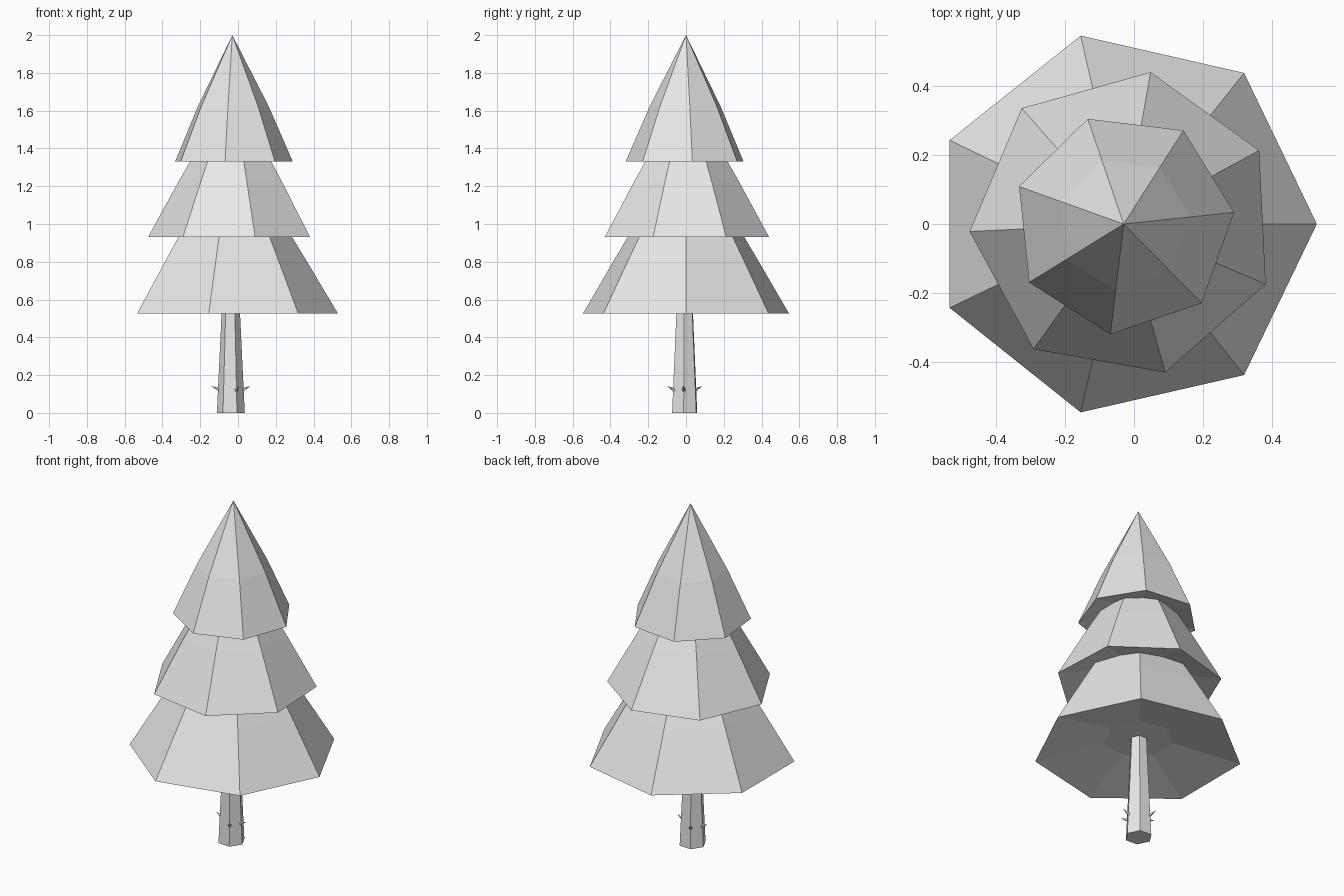
import bpy, bmesh
from math import radians, cos, sin
from mathutils import Vector

cube = bpy.data.objects.get("Cube")
if cube:
    bpy.data.objects.remove(cube, do_unlink=True)

COLOUR = (0.8, 0.8, 0.8, 1)
grey = bpy.data.materials.new("light grey")
grey.use_nodes = True
grey.diffuse_color = COLOUR
grey.node_tree.nodes["Principled BSDF"].inputs["Base Color"].default_value = COLOUR


def add_object(name, bm):
    bmesh.ops.recalc_face_normals(bm, faces=bm.faces)
    mesh = bpy.data.meshes.new(name)
    bm.to_mesh(mesh)
    bm.free()
    mesh.materials.append(grey)
    obj = bpy.data.objects.new(name, mesh)
    bpy.context.collection.objects.link(obj)
    return obj


def lathe(name, profile, sides, turn, centre):
    """Low-poly solid from (radius, z) rings; a zero radius closes to a point."""
    bm = bmesh.new()
    rings = []
    for r, z in profile:
        angles = [radians(turn + 360 * i / sides) for i in range(sides)] if r else [0]
        rings.append([bm.verts.new((centre[0] + r * cos(a), centre[1] + r * sin(a), z))
                      for a in angles])
    for low, high in zip(rings, rings[1:]):
        for i in range(sides):
            j = (i + 1) % sides
            if len(high) == 1:
                bm.faces.new((low[i], low[j], high[0]))
            else:
                bm.faces.new((low[i], low[j], high[j], high[i]))
    for ring in (rings[0], rings[-1]):
        if len(ring) > 1:
            bm.faces.new(ring)
    return add_object(name, bm)


# Foliage tiers: recessed underside, wide rim, slight bend, narrowing top
AXIS = (-0.03, 0)
lathe("lower_foliage", [(0.19, 0.60), (0.56, 0.525), (0.378, 0.83), (0.25, 1.04)], 7, 0, AXIS)
lathe("middle_foliage", [(0.15, 1.00), (0.447, 0.93), (0.282, 1.23), (0.16, 1.44)], 7, 28.5, AXIS)
lathe("upper_foliage", [(0.11, 1.38), (0.322, 1.33), (0.195, 1.62), (0, 2.0)], 7, 6, AXIS)

# Tapered six-sided trunk
TRUNK = Vector((-0.038, -0.007, 0))
lathe("trunk", [(0.074, 0), (0.049, 0.525), (0.046, 0.62)], 6, 56, TRUNK)

# Small twigs rising from four trunk corners
for n, angle in enumerate((296, 356, 116, 176)):
    out = Vector((cos(radians(angle)), sin(radians(angle)), 0))
    base = TRUNK + out * 0.055 + Vector((0, 0, 0.118))
    tip = TRUNK + out * 0.104 + Vector((0, 0, 0.142))
    axis = tip - base
    bm = bmesh.new()
    bmesh.ops.create_cone(bm, cap_ends=True, segments=5, radius1=0.012, radius2=0,
                          depth=axis.length)
    twig = add_object(f"twig_{n + 1}", bm)
    twig.rotation_euler = axis.to_track_quat("Z", "Y").to_euler()
    twig.location = (base + tip) / 2
